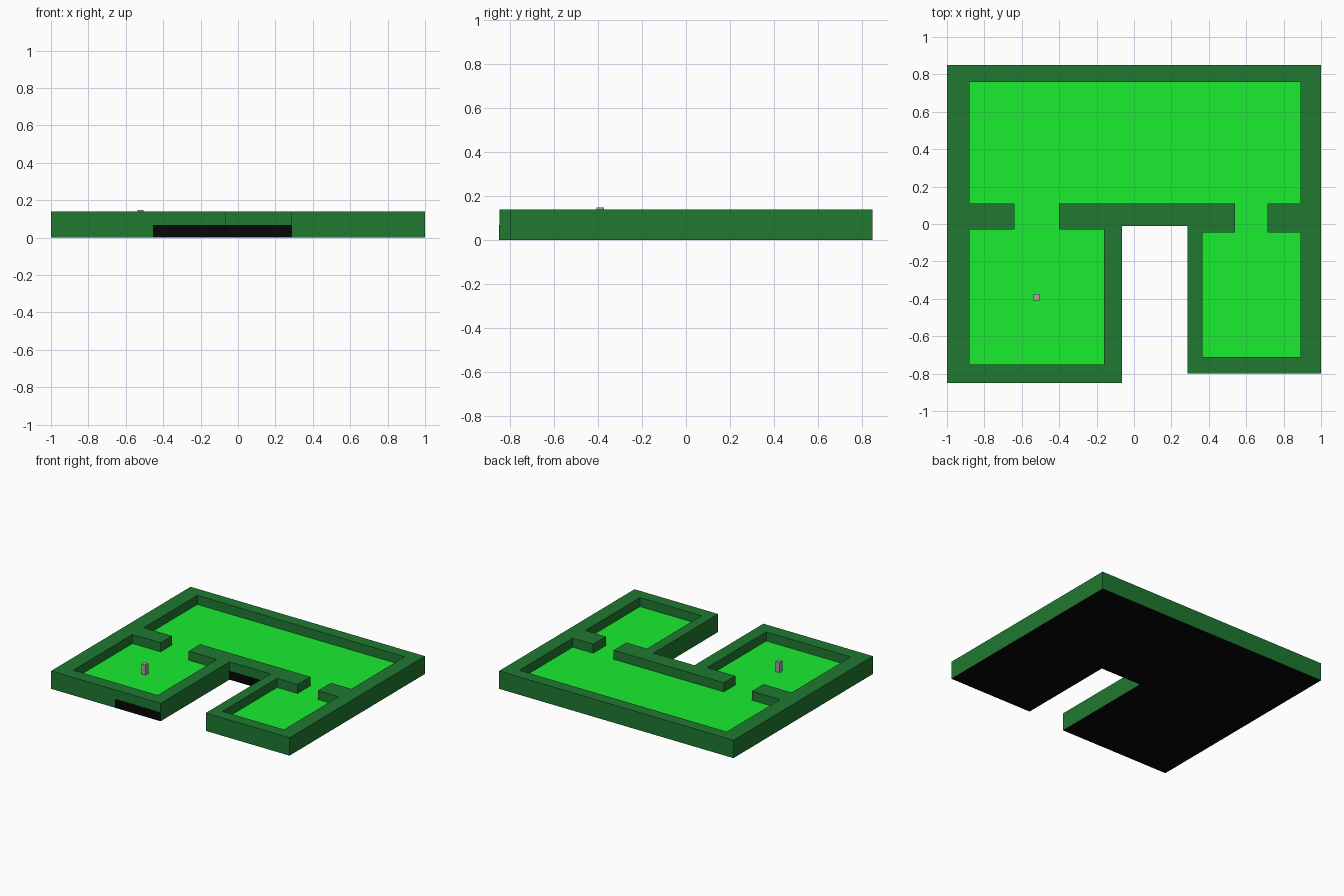
import bpy, bmesh

if "Cube" in bpy.data.objects:
    bpy.data.objects.remove(bpy.data.objects["Cube"])

TOP, FLOOR = 0.138, 0.068


def material(name, rgb):
    m = bpy.data.materials.new(name)
    m.diffuse_color = (*rgb, 1)
    m.use_nodes = True
    m.node_tree.nodes["Principled BSDF"].inputs["Base Color"].default_value = m.diffuse_color
    return m


wall_mat = material("dark_green", (0.014, 0.19, 0.03))
floor_mat = material("bright_green", (0.01, 0.85, 0.03))
black_mat = material("black", (0.002, 0.002, 0.002))
marker_mat = material("warm_grey", (0.42, 0.36, 0.38))


def add_object(bm, name, *mats):
    bmesh.ops.recalc_face_normals(bm, faces=bm.faces)
    me = bpy.data.meshes.new(name)
    bm.to_mesh(me)
    bm.free()
    ob = bpy.data.objects.new(name, me)
    bpy.context.collection.objects.link(ob)
    for m in mats:
        me.materials.append(m)
    return ob


def box(name, x0, x1, y0, y1, z0, z1, mat):
    bm = bmesh.new()
    bmesh.ops.create_cube(bm, size=1)
    for v in bm.verts:
        v.co = (x1 if v.co.x > 0 else x0, y1 if v.co.y > 0 else y0, z1 if v.co.z > 0 else z0)
    return add_object(bm, name, mat)


# outer footprint, and the floor outline of three rooms joined by two doorways
outer = [(-1, -.85), (-.065, -.85), (-.065, -.01), (.285, -.01),
         (.285, -.8), (1, -.8), (1, .85), (-1, .85)]
rooms = [(-.88, -.75), (-.16, -.75), (-.16, -.03), (-.40, -.03), (-.40, .11),
         (.54, .11), (.54, -.045), (.365, -.045), (.365, -.71), (.89, -.71),
         (.89, -.045), (.715, -.045), (.715, .11), (.89, .11), (.89, .76),
         (-.88, .76), (-.88, .11), (-.64, .11), (-.64, -.03), (-.88, -.03)]

# walls, floor and underside as one closed solid
bm = bmesh.new()


def ring(points, z):
    return [bm.verts.new((x, y, z)) for x, y in points]


def sides(a, b):
    for i in range(len(a)):
        j = (i + 1) % len(a)
        bm.faces.new((a[i], a[j], b[j], b[i]))


out_low, out_top = ring(outer, 0), ring(outer, TOP)
in_low, in_top = ring(rooms, FLOOR), ring(rooms, TOP)
sides(out_low, out_top)
sides(in_top, in_low)
bm.faces.new(in_low).material_index = 1
bm.faces.new(out_low[::-1]).material_index = 2
rim = [bm.edges.get((r[i - 1], r[i])) for r in (out_top, in_top) for i in range(len(r))]
bmesh.ops.triangle_fill(bm, edges=rim, use_beauty=True, use_dissolve=False)
add_object(bm, "walls_and_floor", wall_mat, floor_mat, black_mat)

# dark lower strips on the front of the left room and the back of the notch
box("front_base_strip", -.455, -.065, -.851, -.845, 0, FLOOR, black_mat)
box("notch_base_strip", -.065, .285, -.011, -.005, 0, FLOOR, black_mat)

# small marker post in the left room
box("marker_post", -.538, -.504, -.408, -.374, FLOOR, .148, marker_mat)
